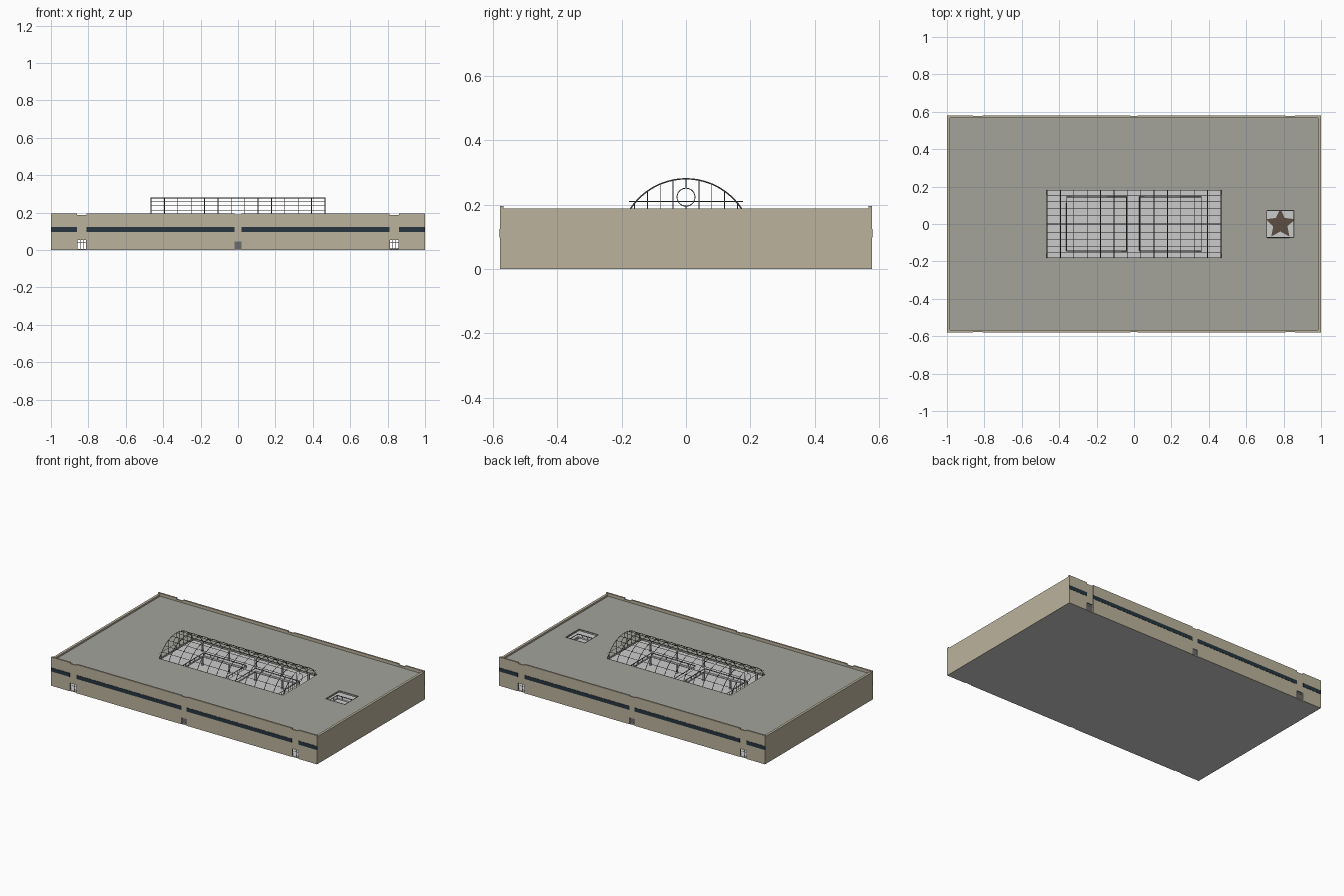
import bpy, bmesh, math
from mathutils import Matrix, Vector

if "Cube" in bpy.data.objects:
    bpy.data.objects.remove(bpy.data.objects["Cube"])


def mat(name, rgb):
    m = bpy.data.materials.new(name)
    m.diffuse_color = (*rgb, 1)
    m.use_nodes = True
    m.node_tree.nodes["Principled BSDF"].inputs["Base Color"].default_value = m.diffuse_color
    return m


STONE = mat("stone", (0.5, 0.45, 0.34))
ROOF = mat("roof_grey", (0.37, 0.37, 0.33))
GLASS = mat("dark_glass", (0.02, 0.035, 0.05))
METAL = mat("metal", (0.15, 0.15, 0.15))
BROWN = mat("brown", (0.11, 0.075, 0.055))


def finish(name, bm, m=None):
    bmesh.ops.recalc_face_normals(bm, faces=bm.faces)
    me = bpy.data.meshes.new(name)
    bm.to_mesh(me)
    bm.free()
    ob = bpy.data.objects.new(name, me)
    bpy.context.collection.objects.link(ob)
    if m:
        me.materials.append(m)
    return ob


def boxes(name, specs, m=None):
    """One object from (x0, x1, y0, y1, z0, z1) boxes."""
    bm = bmesh.new()
    for x0, x1, y0, y1, z0, z1 in specs:
        c = Vector(((x0 + x1) / 2, (y0 + y1) / 2, (z0 + z1) / 2))
        s = Matrix.Diagonal((abs(x1 - x0), abs(y1 - y0), z1 - z0, 1))
        bmesh.ops.create_cube(bm, size=1, matrix=Matrix.Translation(c) @ s)
    return finish(name, bm, m)


def slab(name, half, z0, z1, holes, m=None):
    """Slab with rectangular holes (x0, x1, y0, y1)."""
    bm = bmesh.new()
    xs = sorted({-half[0], half[0], *[h[i] for h in holes for i in (0, 1)]})
    ys = sorted({-half[1], half[1], *[h[i] for h in holes for i in (2, 3)]})
    v = [[bm.verts.new((x, y, z0)) for y in ys] for x in xs]
    for i in range(len(xs) - 1):
        for j in range(len(ys) - 1):
            cx, cy = (xs[i] + xs[i + 1]) / 2, (ys[j] + ys[j + 1]) / 2
            if not any(a < cx < b and c < cy < d for a, b, c, d in holes):
                bm.faces.new((v[i][j], v[i + 1][j], v[i + 1][j + 1], v[i][j + 1]))
    ext = bmesh.ops.extrude_face_region(bm, geom=bm.faces[:], use_keep_orig=True)
    bmesh.ops.translate(bm, vec=(0, 0, z1 - z0),
                        verts=[e for e in ext["geom"] if isinstance(e, bmesh.types.BMVert)])
    return finish(name, bm, m)


def bars(name, paths, r, m=METAL):
    """Thin bars along polylines."""
    cu = bpy.data.curves.new(name, "CURVE")
    cu.dimensions = "3D"
    cu.bevel_depth = r
    cu.bevel_resolution = 0
    cu.use_fill_caps = True
    for pts in paths:
        s = cu.splines.new("POLY")
        s.points.add(len(pts) - 1)
        for p, co in zip(s.points, pts):
            p.co = (*co, 1)
    cu.materials.append(m)
    ob = bpy.data.objects.new(name, cu)
    bpy.context.collection.objects.link(ob)


# Floors and roof
ROOF_Z, UP = 0.175, 0.1
small = (0.71, 0.855, -0.072, 0.072)
wells = [(-0.36, -0.04, -0.145, 0.145), (0.03, 0.36, -0.145, 0.145), (0.67, 0.89, -0.11, 0.11)]
slab("ground_floor", (0.995, 0.575), 0, 0.006, [])
slab("upper_floor", (0.985, 0.568), UP - 0.01, UP, wells)
slab("roof", (0.985, 0.572), ROOF_Z - 0.012, ROOF_Z,
     [(-0.465, 0.465, -0.18, 0.18), small], ROOF)

# End walls
boxes("end_walls", [(s * 0.983, s, -0.57, 0.57, 0, 0.187) for s in (-1, 1)], STONE)

# Front and back walls with doors and window bands
segments = [(-1, -0.86), (-0.81, -0.02), (0.02, 0.81), (0.86, 1)]
walls, windows, doors, door_bars = [], [], [], []
for s in (-1, 1):
    inner, outer = s * 0.568, s * 0.579
    for a, b in segments:
        walls.append((a, b, inner, outer, 0, 0.195))
        windows.append((a, b, s * 0.575, s * 0.5805, 0.098, 0.124))
    for x in (-0.835, 0.835):
        walls.append((x - 0.025, x + 0.025, inner, s * 0.577, 0.055, 0.187))
        y = s * 0.574
        for dx in (-0.024, -0.008, 0.008, 0.024):
            door_bars.append([(x + dx, y, 0), (x + dx, y, 0.055)])
        door_bars.append([(x - 0.024, y, 0.04), (x + 0.024, y, 0.04)])
    walls.append((-0.02, 0.02, inner, s * 0.577, 0.045, 0.19))
    doors.append((-0.02, 0.02, inner, s * 0.575, 0, 0.045))
boxes("long_walls", walls, STONE)
boxes("window_bands", windows, GLASS)
boxes("service_doors", doors, METAL)
bars("door_frames", door_bars, 0.0012)

# Barrel skylight frame: circular arc section
HW, TOP = 0.18, 0.28
RISE = TOP - ROOF_Z
R = (HW ** 2 + RISE ** 2) / (2 * RISE)
CZ = TOP - R
A = math.asin(HW / R)


def arc(t):
    return R * math.sin(t * A), CZ + R * math.cos(t * A)


X = 0.465
ribs = [[(-X + 2 * X * i / 13, *arc(-1 + k / 12)) for k in range(25)] for i in range(14)]
purlins = [[(-X, *arc(-1 + k / 5)), (X, *arc(-1 + k / 5))] for k in range(11)]
bars("skylight_ribs", ribs, 0.0022)
bars("skylight_purlins", purlins, 0.0016)

# Gable ends with round window
gable = []
for x in (-X, X):
    for k in range(-4, 5):
        y = k * 0.04
        top = CZ + math.sqrt(R * R - y * y)
        if k:
            gable.append([(x, y, ROOF_Z), (x, y, top)])
        else:
            gable += [[(x, 0, ROOF_Z), (x, 0, 0.195)], [(x, 0, 0.251), (x, 0, top)]]
    gable.append([(x, -0.177, 0.21), (x, 0.177, 0.21)])
    gable.append([(x, 0.028 * math.cos(t * math.pi / 12), 0.223 + 0.028 * math.sin(t * math.pi / 12))
                  for t in range(25)])
bars("skylight_gables", gable, 0.0014)

# Railings round the floor wells
rails, posts = [], []
for a, b, c, d in wells:
    loop = [(a, c), (b, c), (b, d), (a, d), (a, c)]
    rails.append([(x, y, UP + 0.018) for x, y in loop])
    for (x0, y0), (x1, y1) in zip(loop, loop[1:]):
        for i in range(6):
            x, y = x0 + (x1 - x0) * i / 6, y0 + (y1 - y0) * i / 6
            posts.append([(x, y, UP), (x, y, UP + 0.018)])
bars("well_handrails", rails, 0.003)
bars("well_balusters", posts, 0.001)

# Columns beside the atrium
boxes("atrium_columns", [(x - 0.005, x + 0.005, y - 0.005, y + 0.005, 0.006, ROOF_Z - 0.012)
                         for x in (-0.4, -0.2, 0, 0.2, 0.4) for y in (-0.19, 0.19)])

# Curb of the small square skylight
a, b, c, d = small
bars("small_skylight_rim", [[(a, c, ROOF_Z), (b, c, ROOF_Z), (b, d, ROOF_Z),
                             (a, d, ROOF_Z), (a, c, ROOF_Z)]], 0.002)

# Star inlay on the ground floor
bm = bmesh.new()
star = [bm.verts.new((0.7825 + r * math.sin(k * math.pi / 5), r * math.cos(k * math.pi / 5), 0.008))
        for k in range(10) for r in [0.04 if k % 2 else 0.083]]
face = bm.faces.new(star)
bmesh.ops.extrude_face_region(bm, geom=[face], use_keep_orig=True)
bmesh.ops.translate(bm, vec=(0, 0, -0.003), verts=star)
bmesh.ops.triangulate(bm, faces=[f for f in bm.faces if len(f.verts) > 4])
finish("floor_star", bm, BROWN)
